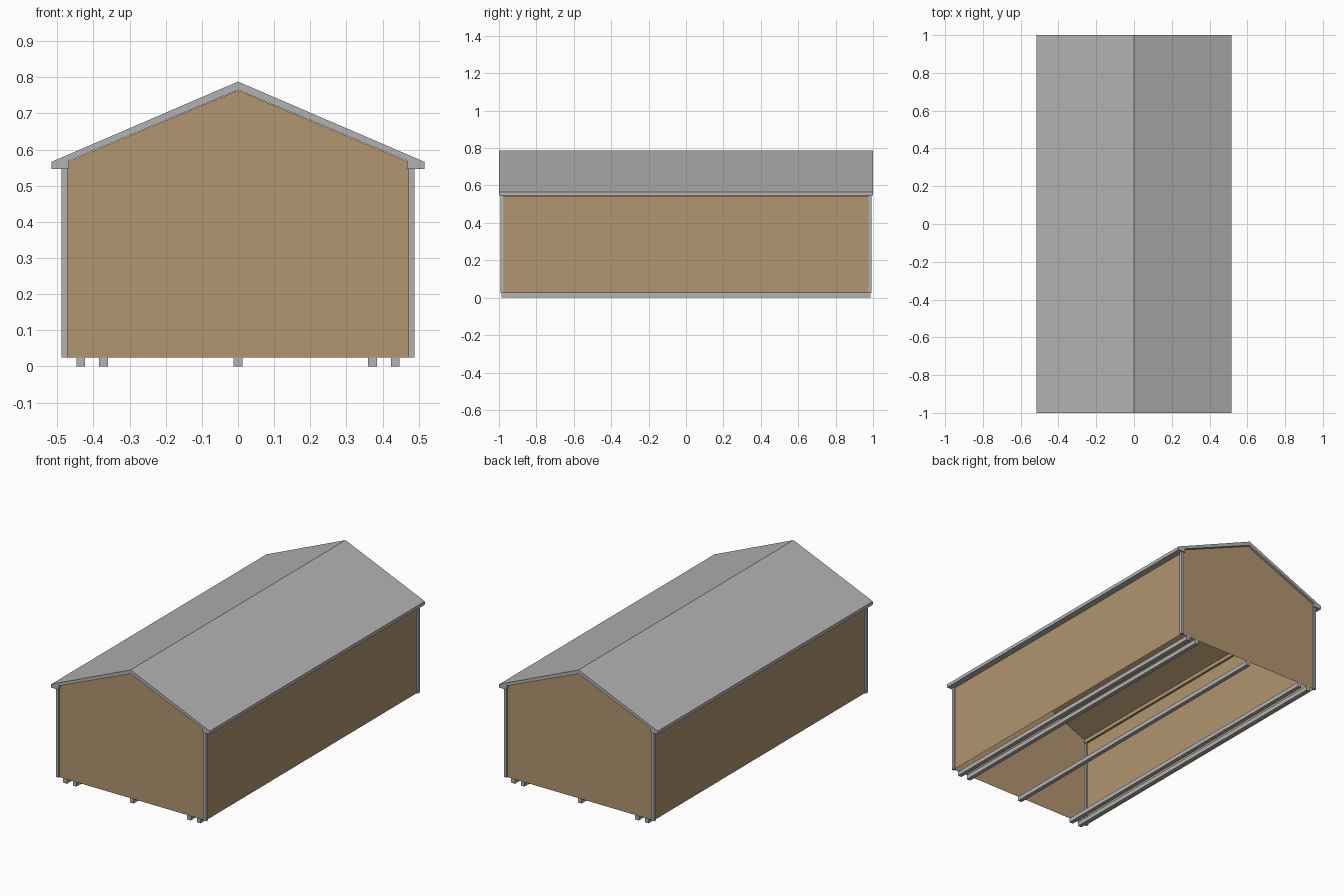
import bpy, bmesh

if "Cube" in bpy.data.objects:
    bpy.data.objects.remove(bpy.data.objects["Cube"])


def material(name, rgb):
    m = bpy.data.materials.new(name)
    m.diffuse_color = (*rgb, 1)
    m.use_nodes = True
    m.node_tree.nodes["Principled BSDF"].inputs["Base Color"].default_value = m.diffuse_color
    return m


GRAY = material("gray trim", (0.448, 0.448, 0.448))
TAN = material("tan siding", (0.445, 0.30, 0.162))


def extrude_profile(name, right_half, half_len, mat, bottom_open=False):
    """Mirror a right-half (x, z) outline across x = 0 and extrude it along y."""
    pts = right_half + [(-x, z) for x, z in reversed(right_half) if x > 0]
    bm = bmesh.new()
    front = [bm.verts.new((x, -half_len, z)) for x, z in pts]
    back = [bm.verts.new((x, half_len, z)) for x, z in pts]
    bm.faces.new(front)
    bm.faces.new(back[::-1])
    n = len(pts)
    for i in range(n):
        j = (i + 1) % n
        bm.faces.new((front[j], front[i], back[i], back[j]))
    bmesh.ops.recalc_face_normals(bm, faces=bm.faces[:])
    if bottom_open:
        low = min(z for _, z in pts)
        floor = [f for f in bm.faces if all(v.co.z < low + 1e-4 for v in f.verts)]
        bmesh.ops.delete(bm, geom=floor, context='FACES_ONLY')
    return finish(name, bm, mat)


def box(name, x0, x1, y0, y1, z0, z1, mat):
    bm = bmesh.new()
    bmesh.ops.create_cube(bm, size=1)
    for v in bm.verts:
        v.co = (x0 + (v.co.x + .5) * (x1 - x0),
                y0 + (v.co.y + .5) * (y1 - y0),
                z0 + (v.co.z + .5) * (z1 - z0))
    return finish(name, bm, mat)


def finish(name, bm, mat):
    bmesh.ops.recalc_face_normals(bm, faces=bm.faces[:])
    me = bpy.data.meshes.new(name)
    bm.to_mesh(me)
    bm.free()
    me.materials.append(mat)
    ob = bpy.data.objects.new(name, me)
    bpy.context.collection.objects.link(ob)
    return ob


BASE, EAVE = 0.025, 0.546

# Siding shell: open underneath, stepped in at the eaves
extrude_profile("siding_shell",
                [(0.480, BASE), (0.480, EAVE - .001), (0.467, EAVE - .001),
                 (0.467, 0.568), (0, 0.764)],
                0.985, TAN, bottom_open=True)

# Gabled roof slab with boxed eaves, one closed chevron outline
outer = [(0.516, 0.566), (0.516, EAVE), (0.468, EAVE), (0.468, 0.569)]
chevron = [(0, 0.788)] + outer + [(0, 0.765)]
bm = bmesh.new()
for s in (1, -1):
    pts = [(s * x, z) for x, z in chevron]
    f = [bm.verts.new((x, -1, z)) for x, z in pts]
    b = [bm.verts.new((x, 1, z)) for x, z in pts]
    bm.faces.new(f)
    bm.faces.new(b)
    for i in range(len(pts) - 1):      # skip the seam at the ridge
        bm.faces.new((f[i], f[i + 1], b[i + 1], b[i]))
bmesh.ops.remove_doubles(bm, verts=bm.verts[:], dist=1e-5)
finish("roof", bm, GRAY)

# Corner posts
for sx, side in ((-1, "left"), (1, "right")):
    for sy, end in ((-1, "front"), (1, "back")):
        xs = sorted((sx * 0.472, sx * 0.488))
        ys = sorted((sy * 0.975, sy * 0.993))
        box(f"corner_post_{end}_{side}", *xs, *ys, BASE, EAVE, GRAY)

# Floor skids
for i, x in enumerate((-0.435, -0.372, 0, 0.372, 0.435)):
    box(f"skid_{i + 1}", x - .012, x + .012, -0.987, 0.987, 0, BASE, GRAY)
